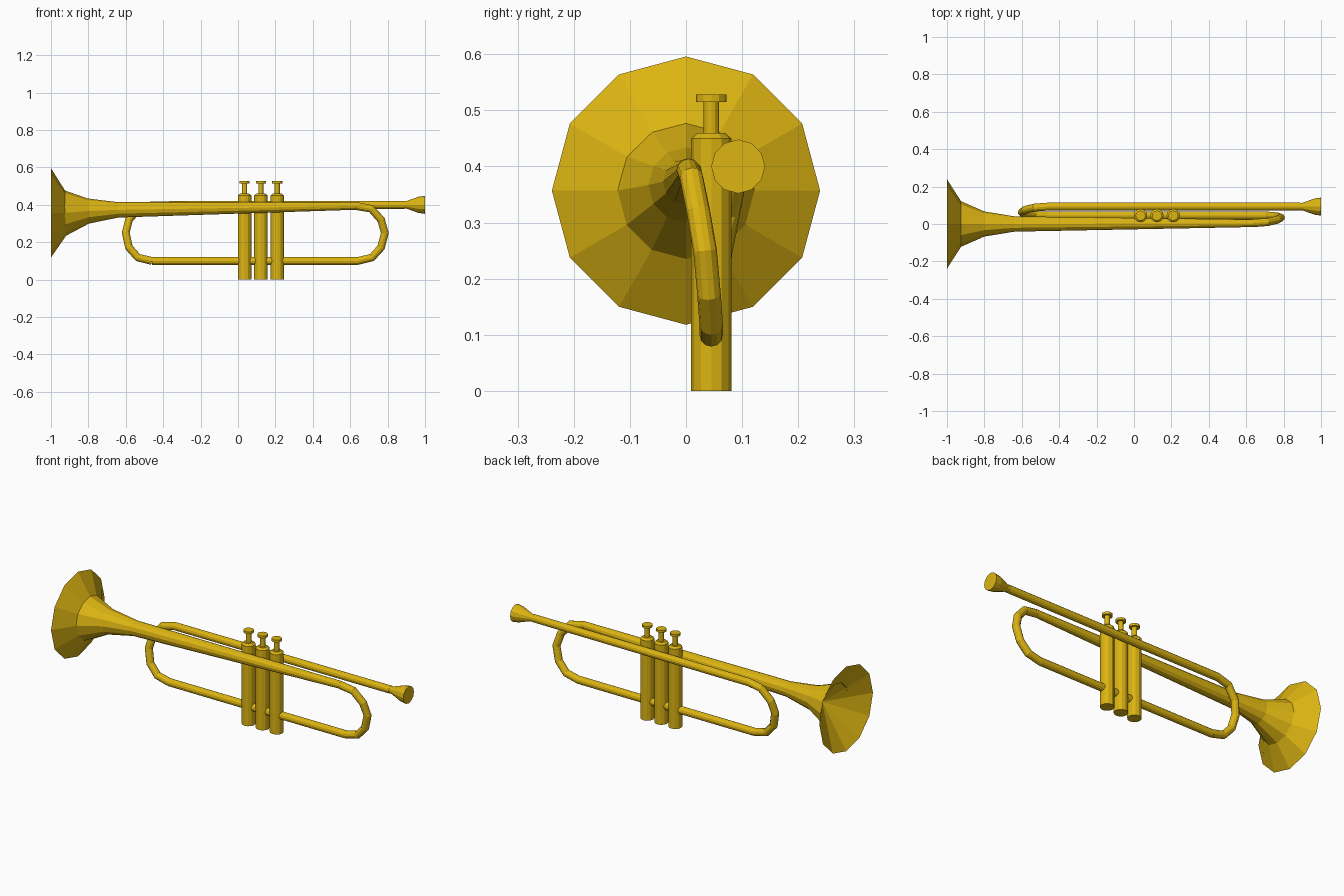
import bpy
import bmesh
from math import cos, sin, tau
from mathutils import Vector

cube = bpy.data.objects.get("Cube")
if cube:
    bpy.data.objects.remove(cube)

brass = bpy.data.materials.new("golden brass")
brass.use_nodes = True
gold = (0.72, 0.46, 0.006, 1)
brass.diffuse_color = gold
brass.node_tree.nodes["Principled BSDF"].inputs["Base Color"].default_value = gold


def sweep(name, path, sides=12, hollow_to=None):
    """Faceted tube through (x, y, z, radius) stations, closed at both ends."""
    bm = bmesh.new()
    points = [Vector(p[:3]) for p in path]
    rings = []
    for i, centre in enumerate(points):
        ahead = points[min(i + 1, len(points) - 1)]
        behind = points[max(i - 1, 0)]
        tangent = (ahead - behind).normalized()
        up = tangent.cross(Vector((0, 1, 0))).normalized()
        side = tangent.cross(up)
        rings.append([bm.verts.new(centre + path[i][3] *
                                   (up * cos(tau * k / sides) + side * sin(tau * k / sides)))
                      for k in range(sides)])
    for a, b in zip(rings, rings[1:]):
        for k in range(sides):
            n = (k + 1) % sides
            bm.faces.new((a[k], a[n], b[n], b[k]))
    bm.faces.new(rings[-1])
    if hollow_to:
        # open funnel instead of a flat end
        apex = bm.verts.new(hollow_to)
        for k in range(sides):
            bm.faces.new((rings[0][k], apex, rings[0][(k + 1) % sides]))
    else:
        bm.faces.new(rings[0])
    bmesh.ops.recalc_face_normals(bm, faces=bm.faces)
    mesh = bpy.data.meshes.new(name)
    bm.to_mesh(mesh)
    bm.free()
    mesh.materials.append(brass)
    obj = bpy.data.objects.new(name, mesh)
    bpy.context.collection.objects.link(obj)
    return obj


# Flared bell, tapering into the main tube
sweep("bell_and_main_tube", [
    (-1, 0, 0.357, 0.239), (-0.925, 0, 0.357, 0.122), (-0.8, 0, 0.367, 0.067),
    (-0.64, 0, 0.373, 0.041), (0.64, 0.004, 0.394, 0.02)],
    hollow_to=(-0.85, 0, 0.357))

# Long wrap: front bend, lower run, rear bend and lead pipe
r = 0.021
wrap = [(0.63, 0.004, 0.394), (0.712, 0.01, 0.379), (0.765, 0.022, 0.32),
        (0.785, 0.034, 0.25), (0.765, 0.041, 0.172), (0.716, 0.045, 0.118),
        (0.64, 0.045, 0.1), (-0.46, 0.045, 0.1), (-0.535, 0.046, 0.118),
        (-0.583, 0.051, 0.172), (-0.6, 0.062, 0.25), (-0.583, 0.076, 0.32),
        (-0.53, 0.088, 0.382), (-0.46, 0.093, 0.398), (0.89, 0.093, 0.4)]
sweep("front_bend_and_lower_tube", [p + (r,) for p in wrap[:8]])
sweep("rear_bend_and_lead_pipe", [p + (r,) for p in wrap[7:]])

# Mouthpiece cup
sweep("mouthpiece", [(0.88, 0.093, 0.4, 0.019), (0.9, 0.093, 0.4, 0.02),
                     (0.965, 0.093, 0.4, 0.043), (1, 0.093, 0.4, 0.048)])

# Three valves with chamfered caps, stems and finger buttons
valve_profile = [(0, 0.036), (0.45, 0.036), (0.46, 0.024), (0.46, 0.014),
                 (0.515, 0.014), (0.515, 0.027), (0.528, 0.027)]
for i in range(3):
    x = 0.035 + 0.0875 * i
    sweep(f"valve_{i + 1}", [(x, 0.045, z, rad) for z, rad in valve_profile])
